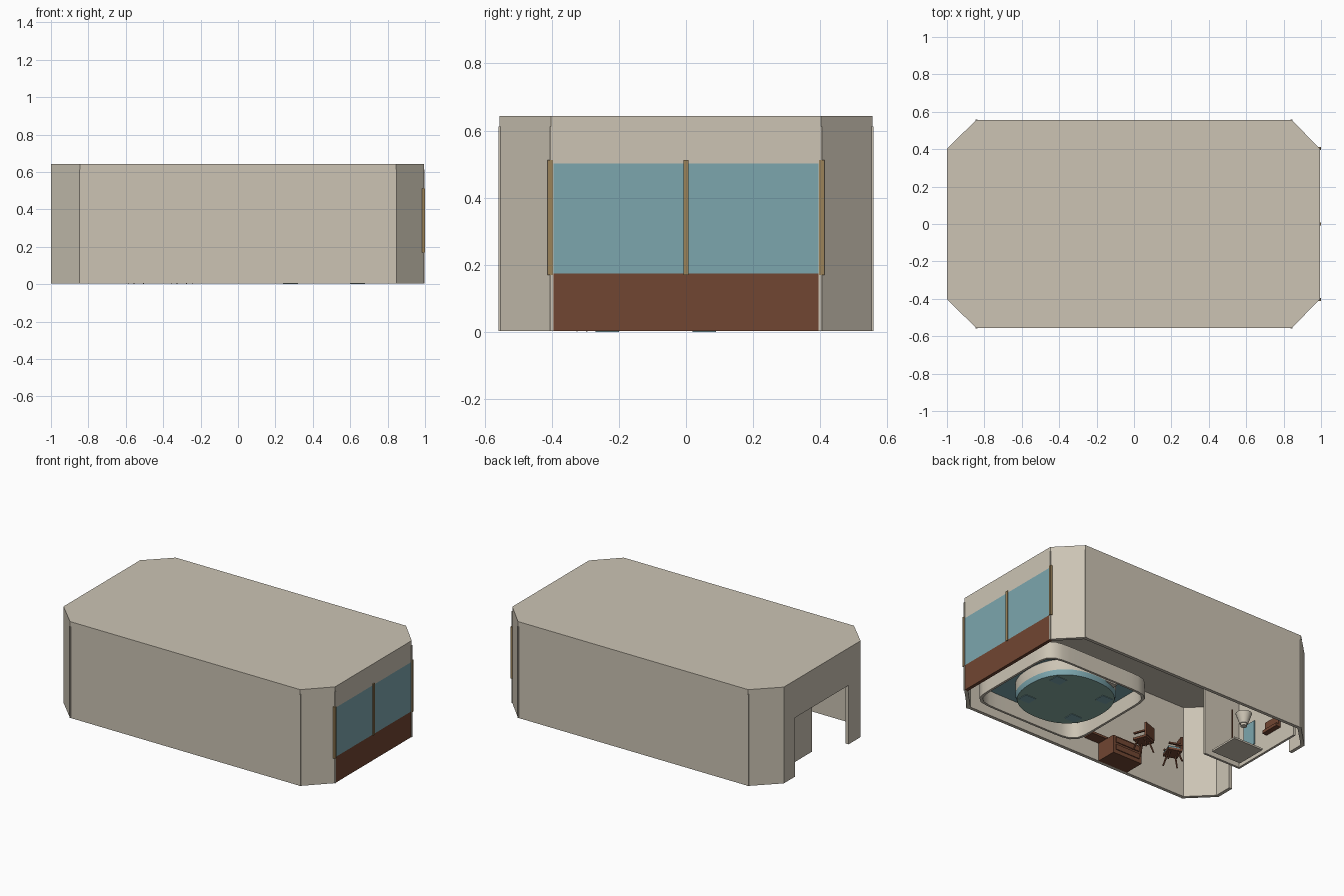
import bpy, bmesh, math
from mathutils import Vector

if "Cube" in bpy.data.objects:
    bpy.data.objects.remove(bpy.data.objects["Cube"])


def lin(c):
    c /= 255
    return c / 12.92 if c <= 0.04045 else ((c + 0.055) / 1.055) ** 2.4


def material(name, r, g, b):
    m = bpy.data.materials.new(name)
    m.diffuse_color = (lin(r), lin(g), lin(b), 1)
    m.use_nodes = True
    m.node_tree.nodes["Principled BSDF"].inputs["Base Color"].default_value = m.diffuse_color
    return m


BEIGE = material("warm beige", 204, 196, 180)
BLUE = material("glass blue", 124, 166, 174)
BROWN = material("red brown", 113, 70, 50)
TAN = material("frame tan", 155, 130, 89)
TEAL = material("pale teal", 137, 174, 163)


def loft(name, loops, mats, band=None, caps=(0, 0)):
    """Skin a list of equal-length point loops and cap both ends."""
    bm = bmesh.new()
    rings = [[bm.verts.new(p) for p in lp] for lp in loops]
    n = len(loops[0])
    for k in range(len(rings) - 1):
        for i in range(n):
            j = (i + 1) % n
            f = bm.faces.new((rings[k][i], rings[k][j], rings[k + 1][j], rings[k + 1][i]))
            f.material_index = band[k] if band else 0
    bm.faces.new(rings[0][::-1]).material_index = caps[0]
    bm.faces.new(rings[-1]).material_index = caps[1]
    bmesh.ops.recalc_face_normals(bm, faces=bm.faces)
    me = bpy.data.meshes.new(name)
    bm.to_mesh(me)
    bm.free()
    for m in mats:
        me.materials.append(m)
    ob = bpy.data.objects.new(name, me)
    bpy.context.collection.objects.link(ob)
    return ob


def prism(name, pts, z0, z1, mat):
    return loft(name, [[(x, y, z) for x, y in pts] for z in (z0, z1)], [mat])


def box(name, x0, x1, y0, y1, z0, z1, mat):
    return prism(name, [(x0, y0), (x1, y0), (x1, y1), (x0, y1)], z0, z1, mat)


def rod(name, a, b, r0, r1, mat, n=10):
    """Straight round bar from a to b."""
    a, b = Vector(a), Vector(b)
    q = (b - a).to_track_quat('Z', 'Y')
    ring = [Vector((math.cos(t), math.sin(t), 0)) for t in
            (2 * math.pi * i / n for i in range(n))]
    return loft(name, [[a + q @ (v * r0) for v in ring], [b + q @ (v * r1) for v in ring]], [mat])


def smooth(ob):
    bpy.ops.object.select_all(action='DESELECT')
    bpy.context.view_layer.objects.active = ob
    ob.select_set(True)
    bpy.ops.object.shade_smooth_by_angle(angle=math.radians(35))


# --- room shell: octagonal walls and roof ---
def octagon(t):
    k = 0.414 * t
    xl, xr, y = 1 - t, 0.994 - t, 0.555 - t
    a, b = 0.845 - k, 0.402 - k
    return [(a, -y), (xr, -b), (xr, b), (a, y), (-a, y), (-xl, b), (-xl, -b), (-a, -y)]


ZB, ZW, ZT = 0.004, 0.62, 0.643
T = 0.022
outer, inner = octagon(0), octagon(T)
prism("roof", outer, ZW, ZT, BEIGE)
for i in (0, 2, 3, 4, 6, 7):
    j = (i + 1) % 8
    name = "long_wall" if i in (3, 7) else "corner_wall"
    prism(name, [outer[i], outer[j], inner[j], inner[i]], ZB, ZW, BEIGE)

# thin posts covering the wall joints
for i in (0, 1, 2, 3, 4, 7):
    x, y = outer[i]
    x -= math.copysign(0.002, x)
    y -= math.copysign(0.002, y)
    box("joint_post", x - 0.005, x + 0.005, y - 0.005, y + 0.005, ZB, 0.613, BEIGE)

# --- window end: dado, glass, header, mullions ---
pts = [outer[1], outer[2], inner[2], inner[1]]
prism("window_dado", pts, ZB, 0.175, BROWN)
prism("window_glass", pts, 0.175, 0.502, BLUE)
prism("window_header", pts, 0.502, ZW, BEIGE)
for y in (-0.404, 0, 0.404):
    box("window_mullion", 0.985, 1.0, y - 0.008, y + 0.008, 0.17, 0.513, TAN)

# --- entrance end: wide opening with side piers and header ---
XI = -1 + T
box("entrance_pier", -1, XI, 0.285, 0.402, ZB, 0.395, BEIGE)
box("entrance_pier", -1, XI, -0.402, -0.275, ZB, 0.395, BEIGE)
box("entrance_header", -1, XI, -0.402, 0.402, 0.395, ZW, BEIGE)

# --- sunken tub: square skirt, deck and round bowl in one skin ---
CX, CY, N = 0.46, -0.09, 64


def tub_loop(r, z, p, cx=CX, cy=CY, ry=None):
    """Superellipse loop; p = 2 is round, larger is squarer."""
    out = []
    for i in range(N):
        t = 2 * math.pi * (i + 0.5) / N
        c, s = math.cos(t), math.sin(t)
        k = (abs(c) ** p + abs(s) ** p) ** (-1 / p)
        out.append((cx + r * k * c, cy + (ry or r) * k * s, z))
    return out


sk = dict(cx=0.48, cy=-0.1)
tub = loft("tub", [
    tub_loop(0.28, 0.003, 2.3), tub_loop(0.29, 0.035, 2.3), tub_loop(0.29, 0.105, 2.3),
    tub_loop(0.385, 0.105, 9, ry=0.345, **sk), tub_loop(0.385, ZB, 9, ry=0.345, **sk),
    tub_loop(0.40, ZB, 9, ry=0.36, **sk), tub_loop(0.40, 0.115, 9, ry=0.36, **sk),
    tub_loop(0.275, 0.115, 2.3), tub_loop(0.26, 0.02, 2.3)],
    [BEIGE, BLUE, TEAL], band=[1, 0, 1, 0, 0, 0, 0, 1], caps=(2, 2))
smooth(tub)
for sx in (-1, 1):
    for sy in (-1, 1):
        x, y = CX + sx * 0.18, CY + sy * 0.145
        box("tub_seat_plate", x - 0.04, x + 0.04, y - 0.035, y + 0.035, 0, 0.008, BLUE)
# control block on the bowl side
box("tub_control", 0.30, 0.38, 0.16, 0.20, 0.03, 0.10, BEIGE)

# --- wash area partitions ---
box("wash_side_wall", -0.88, -0.60, -0.065, -0.05, ZB, ZW, BEIGE)
box("wash_back_wall", -0.88, -0.865, -0.05, 0.46, ZB, ZW, BEIGE)
box("shower_tray", -0.84, -0.62, -0.01, 0.20, ZB, 0.016, BEIGE)
rod("shower_pole", (-0.72, 0.06, 0.06), (-0.72, 0.06, 0.3), 0.004, 0.004, BROWN)
rod("shower_handle", (-0.72, 0.06, 0.05), (-0.72, 0.06, 0.08), 0.007, 0.007, BROWN)
smooth(rod("basin", (-0.66, 0.24, 0.10), (-0.66, 0.24, 0.17), 0.025, 0.05, BEIGE, 20))
smooth(rod("basin_foot", (-0.66, 0.24, ZB + 0.08), (-0.66, 0.24, 0.10), 0.02, 0.02, BEIGE, 16))
box("wall_mirror", -0.865, -0.858, 0.0, 0.10, 0.10, 0.26, BLUE)
box("wall_shelf", -0.865, -0.83, 0.21, 0.34, 0.11, 0.13, BROWN)
box("wall_shelf_back", -0.865, -0.85, 0.21, 0.34, 0.13, 0.19, BROWN)

# --- desk: drawer pedestal with overhanging top ---
FW = -0.555 + T
box("desk_pedestal", -0.39, -0.17, FW, -0.395, ZB, 0.125, BROWN)
box("desk_top", -0.40, -0.06, FW, -0.46, 0.125, 0.14, BROWN)
for z in (0.03, 0.08):
    box("desk_drawer", -0.37, -0.19, -0.395, -0.389, z, z + 0.035, BROWN)


# --- chairs: splayed legs, seat, curved-in back ---
def chair(cx, cy, ang, cushion):
    c, s = math.cos(ang), math.sin(ang)

    def w(x, y):
        return cx + x * c - y * s, cy + x * s + y * c

    def slab(name, x0, x1, y0, y1, z0, z1, mat):
        prism(name, [w(x0, y0), w(x1, y0), w(x1, y1), w(x0, y1)], z0, z1, mat)

    for sx in (-1, 1):
        for sy in (-1, 1):
            rod("chair_leg", (*w(sx * 0.045, sy * 0.045), ZB),
                (*w(sx * 0.025, sy * 0.025), 0.075), 0.005, 0.006, BROWN, 8)
        slab("chair_arm", sx * 0.045 - 0.006, sx * 0.045 + 0.006, -0.04, 0.04, 0.11, 0.12, BROWN)
    slab("chair_seat", -0.048, 0.048, -0.045, 0.045, 0.07, 0.085, BROWN)
    slab("chair_back", -0.048, 0.048, 0.035, 0.048, 0.085, 0.17, BROWN)
    if cushion:
        slab("chair_cushion", -0.042, 0.042, -0.042, 0.034, 0.085, 0.098, BLUE)


chair(-0.30, -0.27, math.radians(20), False)
chair(-0.53, -0.27, math.radians(70), True)
